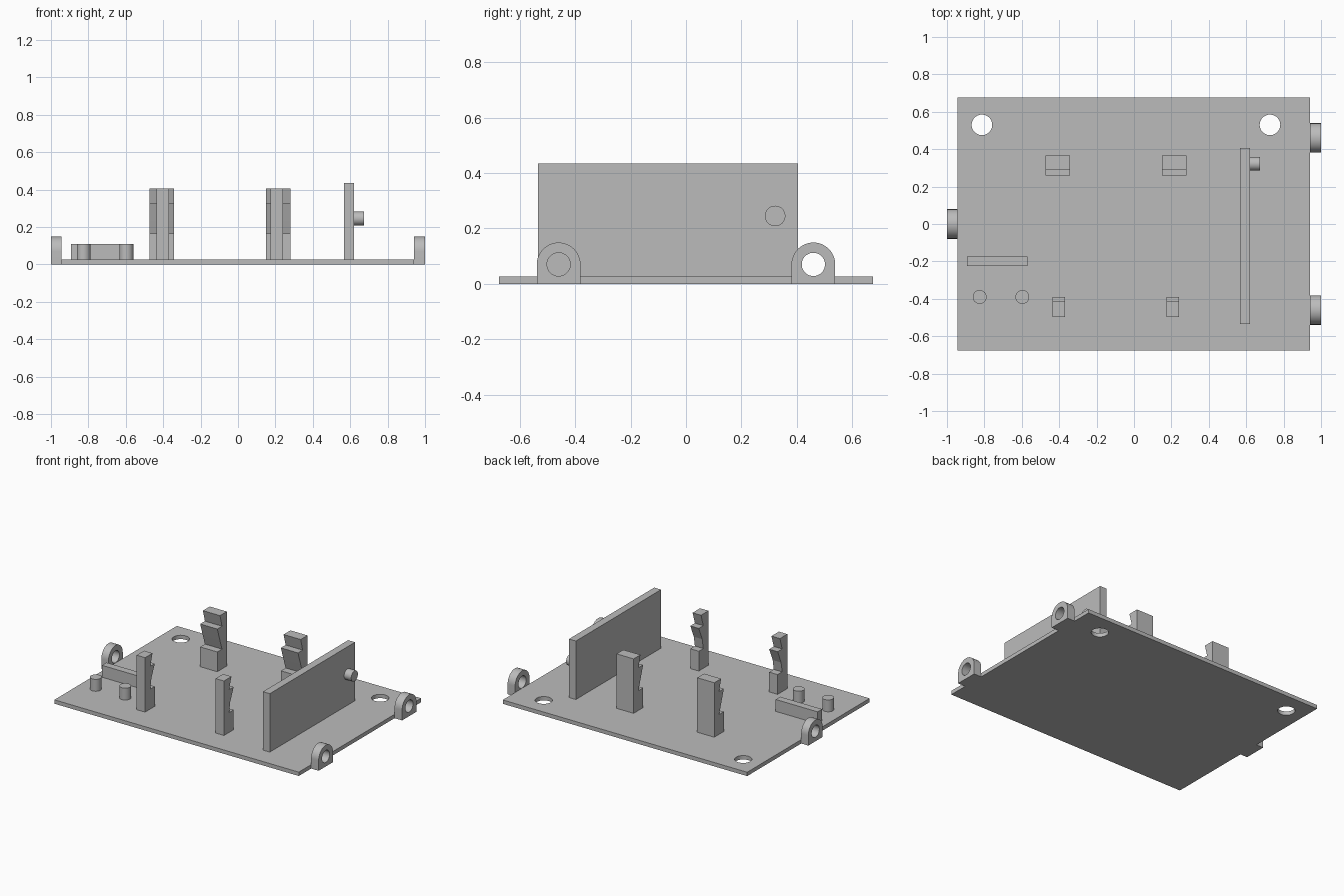
import bpy, bmesh, math
from mathutils import Matrix, Vector

cube = bpy.data.objects.get("Cube")
if cube:
    bpy.data.objects.remove(cube, do_unlink=True)

grey = bpy.data.materials.new("plain grey")
grey.use_nodes = True
colour = (0.5, 0.5, 0.5, 1)
grey.diffuse_color = colour
grey.node_tree.nodes["Principled BSDF"].inputs["Base Color"].default_value = colour

THICK = 0.027


def finish(name, bm):
    bmesh.ops.recalc_face_normals(bm, faces=bm.faces)
    mesh = bpy.data.meshes.new(name)
    bm.to_mesh(mesh)
    bm.free()
    mesh.materials.append(grey)
    obj = bpy.data.objects.new(name, mesh)
    bpy.context.collection.objects.link(obj)
    return obj


def smooth(obj):
    bpy.ops.object.select_all(action="DESELECT")
    obj.select_set(True)
    bpy.context.view_layer.objects.active = obj
    bpy.ops.object.shade_smooth_by_angle(angle=math.radians(30))


def box(name, x, y, z):
    bm = bmesh.new()
    bmesh.ops.create_cube(bm, size=1)
    for v in bm.verts:
        v.co = [lo + (c + 0.5) * (hi - lo) for c, (lo, hi) in zip(v.co, (x, y, z))]
    return finish(name, bm)


def cylinder(name, centre, radius, length, along_x=False):
    bm = bmesh.new()
    turn = Matrix.Rotation(math.pi / 2, 4, "Y") if along_x else Matrix()
    bmesh.ops.create_cone(bm, cap_ends=True, segments=48, radius1=radius, radius2=radius,
                          depth=length, matrix=Matrix.Translation(centre) @ turn)
    return finish(name, bm)


def extrude_yz(name, outline, x0, x1):
    """Solid from a y-z outline, running from x0 to x1."""
    bm = bmesh.new()
    face = bm.faces.new([bm.verts.new((x0, y, z)) for y, z in outline])
    new = bmesh.ops.extrude_face_region(bm, geom=[face])["geom"]
    bmesh.ops.translate(bm, vec=Vector((x1 - x0, 0, 0)),
                        verts=[e for e in new if isinstance(e, bmesh.types.BMVert)])
    return finish(name, bm)


def drill(obj, *cutters):
    for cutter in cutters:
        cutter.hide_render = True
        mod = obj.modifiers.new("hole", "BOOLEAN")
        mod.operation, mod.solver, mod.object = "DIFFERENCE", "EXACT", cutter
        bpy.context.view_layer.objects.active = obj
        bpy.ops.object.modifier_apply(modifier=mod.name)
        bpy.data.objects.remove(cutter, do_unlink=True)
    smooth(obj)


# Base plate with two screw holes
plate = box("base_plate", (-0.945, 0.942), (-0.675, 0.675), (0, THICK))
drill(plate, *[cylinder("hole_cutter", (x, 0.53, 0), 0.055, 0.3) for x in (-0.813, 0.727)])

# Pierced round-topped ears on the plate edges
EAR_Z, EAR_R = 0.07, 0.079
for name, x0, x1, y in (("right_ear", -1, -0.945, 0),
                        ("left_front_ear", 0.942, 1, -0.46),
                        ("left_back_ear", 0.942, 1, 0.46)):
    arc = [(y + EAR_R * math.cos(a * math.pi / 24), EAR_Z + EAR_R * math.sin(a * math.pi / 24))
           for a in range(25)]
    ear = extrude_yz(name, [(y + EAR_R, 0)] + arc + [(y - EAR_R, 0)], x0, x1)
    drill(ear, cylinder("hole_cutter", (x0, y, EAR_Z), 0.042, 0.3, True))

# Upright wall with a side peg
box("upright_wall", (0.567, 0.62), (-0.535, 0.405), (THICK, 0.435))
smooth(cylinder("wall_peg", (0.647, 0.322, 0.245), 0.037, 0.055, True))

# Low rail and two round pins
box("low_rail", (-0.893, -0.57), (-0.225, -0.175), (THICK, 0.11))
for i, x in enumerate((-0.825, -0.597)):
    smooth(cylinder(f"pin_{i + 1}", (x, -0.39, (THICK + 0.11) / 2), 0.037, 0.11 - THICK))


# Notched clips: outer face, tip, notch and ledge, given as a y-z outline
def clip(name, x, width, outer, inner, tip, notch, belly):
    outline = [(outer, THICK), (outer, 0.407), (tip, 0.407), (notch, 0.325), (inner, 0.325),
               (belly, 0.235), (notch, 0.165), (inner, 0.165), (inner, THICK)]
    extrude_yz(name, outline, x - width / 2, x + width / 2)


for side, xb, xf in (("right", -0.408, -0.402), ("left", 0.215, 0.207)):
    clip(f"{side}_back_clip", xb, 0.132, 0.365, 0.26, 0.29, 0.312, 0.289)
    clip(f"{side}_front_clip", xf, 0.065, -0.497, -0.39, -0.415, -0.44, -0.428)
